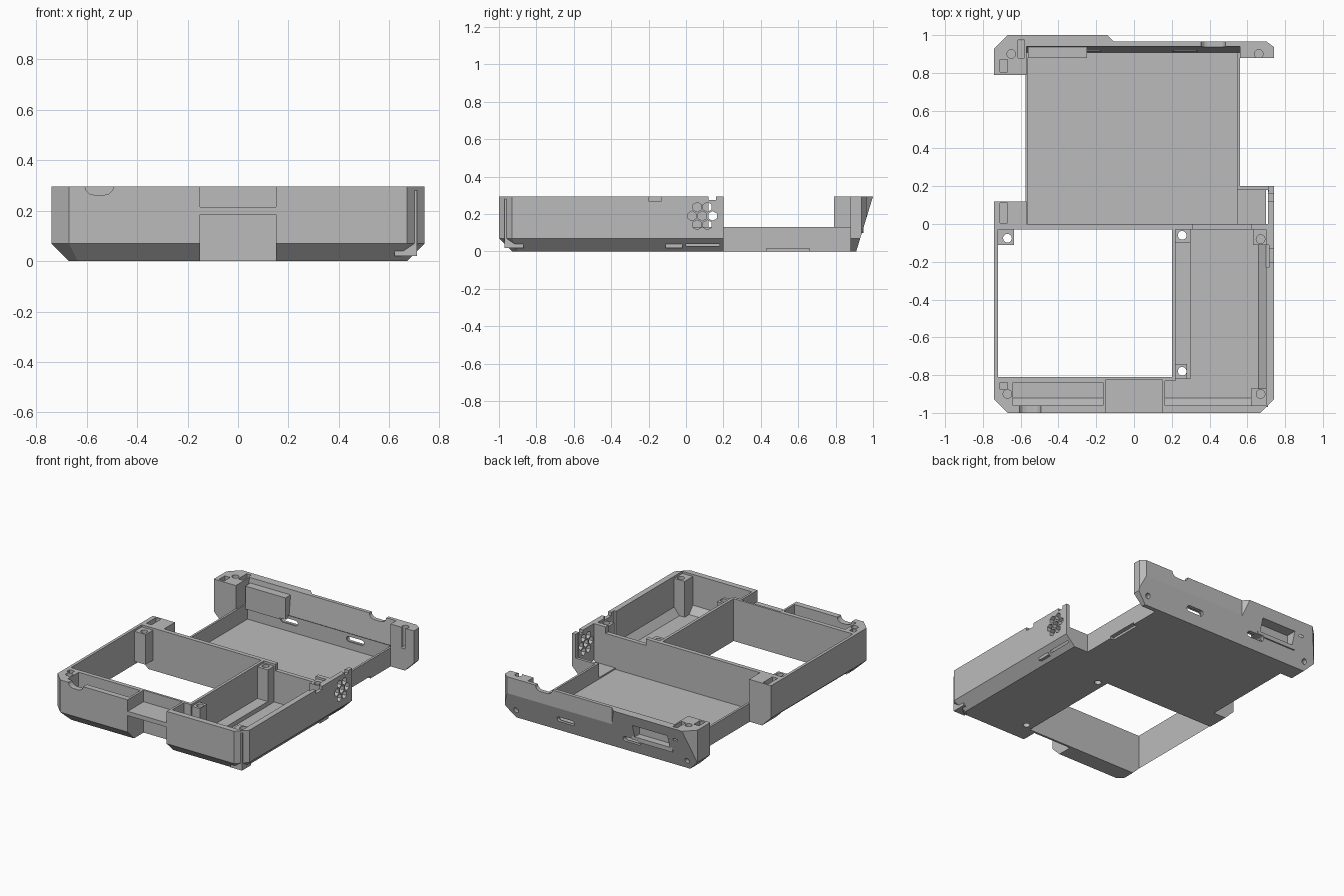
import bpy, bmesh, math

cube = bpy.data.objects.get("Cube")
if cube:
    bpy.data.objects.remove(cube)

grey = bpy.data.materials.new("plain grey")
grey.use_nodes = True
GREY = (0.5, 0.5, 0.5, 1)
grey.diffuse_color = GREY
grey.node_tree.nodes["Principled BSDF"].inputs["Base Color"].default_value = GREY
TOP = 0.295
OVER = 0.4


def loft(name, rings):
    """Closed solid through a stack of matching rings of 3D points."""
    bm = bmesh.new()
    loops = [[bm.verts.new(p) for p in ring] for ring in rings]
    n = len(loops[0])
    for a, b in zip(loops, loops[1:]):
        for i in range(n):
            j = (i + 1) % n
            bm.faces.new((a[i], a[j], b[j], b[i]))
    bm.faces.new(loops[0])
    bm.faces.new(loops[-1])
    bmesh.ops.recalc_face_normals(bm, faces=bm.faces)
    mesh = bpy.data.meshes.new(name)
    bm.to_mesh(mesh)
    bm.free()
    mesh.materials.append(grey)
    ob = bpy.data.objects.new(name, mesh)
    bpy.context.collection.objects.link(ob)
    return ob


def prism(name, pts, lo, hi, axis="z"):
    place = {"x": lambda u, v, d: (d, u, v),
             "y": lambda u, v, d: (u, d, v),
             "z": lambda u, v, d: (u, v, d)}[axis]
    return loft(name, [[place(u, v, d) for u, v in pts] for d in (lo, hi)])


def rect(x0, x1, y0, y1):
    return [(x0, y0), (x1, y0), (x1, y1), (x0, y1)]


def box(name, x0, x1, y0, y1, z0, z1):
    return prism(name, rect(x0, x1, y0, y1), z0, z1)


def circle(u, v, r, n=20, turn=0.0):
    return [(u + r * math.cos(turn + i * math.tau / n),
             v + r * math.sin(turn + i * math.tau / n)) for i in range(n)]


def capsule(u, v, half, r):
    arc = [-math.pi / 2 + i * math.pi / 6 for i in range(7)]
    right = [(u + half + r * math.cos(a), v + r * math.sin(a)) for a in arc]
    left = [(u - half - r * math.cos(a), v - r * math.sin(a)) for a in arc]
    return right + left


def combine(other, operation):
    mod = body.modifiers.new(operation.lower(), "BOOLEAN")
    mod.solver = "EXACT"
    mod.operation = operation
    mod.object = other
    bpy.context.view_layer.objects.active = body
    bpy.ops.object.modifier_apply(modifier=mod.name)
    bpy.data.objects.remove(other)


def add(ob):
    combine(ob, "UNION")


def cut(ob):
    combine(ob, "DIFFERENCE")


# Front tray: chamfered lower edge and clipped front corners
def tray_ring(z, inset):
    s, f = 0.74 - inset, -1 + inset
    k = 0.07 - inset * 0.5
    pts = [(-s, 0.12), (-s, f + k), (-s + k, f), (s - k, f), (s, f + k), (s, 0.2),
           (0.55, 0.2), (0.55, 0), (-0.57, 0), (-0.57, 0.12)]
    return [(x, y, z) for x, y in pts]


body = loft("case_base", [tray_ring(0, 0.07), tray_ring(0.07, 0), tray_ring(TOP, 0)])


# Leaning rear wall with a block at each end
def rear_ring(z, s):
    t = z / TOP
    out, inn = 0.91 + 0.09 * t, 0.905 + 0.035 * t
    pts = [(-s, 0.79), (-0.57, 0.79), (-0.57, inn), (0.56, inn),
           (0.56, 0.88), (s, 0.88), (s, out), (-s, out)]
    return [(x, y, z) for x, y in pts]


# Low rear deck joins the tray and the rear wall
add(box("rear_deck", -0.575, 0.56, -0.02, 0.908, 0, 0.13))
add(loft("rear_wall", [rear_ring(0, 0.67), rear_ring(0.07, 0.74), rear_ring(TOP, 0.74)]))
cut(prism("rear_step", [(-0.14, 1), (-0.105, 0.965), (1, 0.965), (1, 1.1), (-0.14, 1.1)], -1, 1))
cut(prism("rear_left_corner", [(-0.75, 0.92), (-0.66, 1.01), (-0.75, 1.01)], -1, 1))
cut(prism("rear_right_corner", [(0.75, 0.93), (0.75, 0.98), (0.69, 0.975)], -1, 1))

# Open cavities
cut(box("deck_cavity", -0.56, 0.545, 0, 0.905, 0.02, OVER))
cut(box("vent_bay", 0.5, 0.71, 0, 0.18, 0.03, OVER))
cut(box("bay_opening", 0.5, 0.712, 0.17, 0.3, 0.13, OVER))
cut(box("screen_opening", -0.72, 0.2, -0.81, -0.03, -1, 1))


def bay(name, x0, x1, y0, y1, dx=0.0, dy=0.0):
    """Cavity with its outer lower edges sloped."""
    low = [(x, y, 0.03) for x, y in rect(x0, x1 - dx, y0 + dy, y1)]
    mid, high = [[(x, y, z) for x, y in rect(x0, x1, y0, y1)] for z in (0.08, OVER)]
    cut(loft(name, [low, mid, high]))


bay("side_bay", 0.22, 0.7, -0.96, -0.03, 0.04, 0.04)
bay("side_bay_front", 0.165, 0.3, -0.96, -0.83, 0, 0.04)
bay("left_pocket", -0.64, -0.165, -0.96, -0.84, 0, 0.04)

# Strap notch in the front, with a bridging bar left across it
for z0, z1 in ((-0.1, 0.185), (0.215, OVER)):
    cut(box("strap_notch", -0.15, 0.15, -1.1, -0.825, z0, z1))

# Bosses, board posts, ledge and rear housing
for name, *size in (
        ("front_right_boss", 0.62, 0.71, -0.97, -0.87, 0.02, 0.28),
        ("middle_right_boss", 0.63, 0.71, -0.11, -0.02, 0.02, 0.28),
        ("middle_left_boss", -0.73, -0.635, -0.11, -0.02, 0.07, 0.28),
        ("rear_post", 0.21, 0.3, -0.1, -0.02, 0.01, 0.28),
        ("front_post", 0.21, 0.28, -0.82, -0.74, 0.01, 0.28),
        ("board_ledge", 0.21, 0.3, -0.82, -0.02, 0.01, 0.06),
        ("port_housing", -0.56, -0.25, 0.88, 0.95, 0.1, 0.26)):
    add(box(name, *size))

# Screw holes: blind in the bosses, through at the posts
for x, y, z in ((0.67, -0.9, 0.15), (-0.67, -0.9, 0.15), (0.67, -0.08, 0.15),
                (-0.67, -0.075, -1), (-0.65, 0.9, 0.15), (0.66, 0.9, 0.15),
                (0.255, -0.06, -1), (0.255, -0.78, -1)):
    cut(prism("screw_hole", circle(x, y, 0.023), z, OVER))
for x in (-0.66, 0.66):
    cut(prism("rear_screw_hole", circle(x, 0.06, 0.018), 0.9, 1.1, "y"))

# Small nut pockets on the left blocks
for y0, y1 in ((-0.88, -0.84), (0.0, 0.11), (0.8, 0.87)):
    cut(box("nut_pocket", -0.71, -0.67, y0 + 0.005, y1, 0.2, OVER))
cut(box("rear_slit", -0.615, -0.58, 0.88, 0.975, 0.2, OVER))

# Hexagonal speaker vents
for y, z in [(0.087, 0.19)] + circle(0.087, 0.19, 0.055, 6):
    cut(prism("vent", circle(y, z, 0.026, 6, math.pi / 6), 0.69, 0.8, "x"))

# Rear slots, port window and rim notches
for x in (-0.24, 0.27):
    cut(prism("rear_slot", capsule(x, 0.09, 0.05, 0.018), 0.85, 1.1, "y"))
cut(prism("port_window", [(-0.54, 0.13), (-0.27, 0.13), (-0.27, 0.22), (-0.54, 0.22)],
          0.9, 1.1, "y"))
cut(prism("rim_notch", capsule(0.42, TOP, 0.03, 0.035), 0.9, 1.1, "y"))
cut(prism("front_rim_notch", capsule(-0.55, 0.3, 0.02, 0.038), -1.1, -0.95, "y"))
cut(box("side_rim_notch", 0.68, 0.8, -0.2, -0.13, 0.27, OVER))
cut(box("vent_rim_notch", 0.69, 0.8, 0.12, 0.16, 0.275, OVER))
cut(box("side_wall_relief", 0.69, 0.715, -0.23, -0.11, 0.08, OVER))
cut(box("partition_dip", 0.31, 0.62, -0.05, 0.02, 0.25, OVER))
cut(box("underside_slot", 0.53, 0.6, 0.43, 0.66, -0.1, 0.016))
